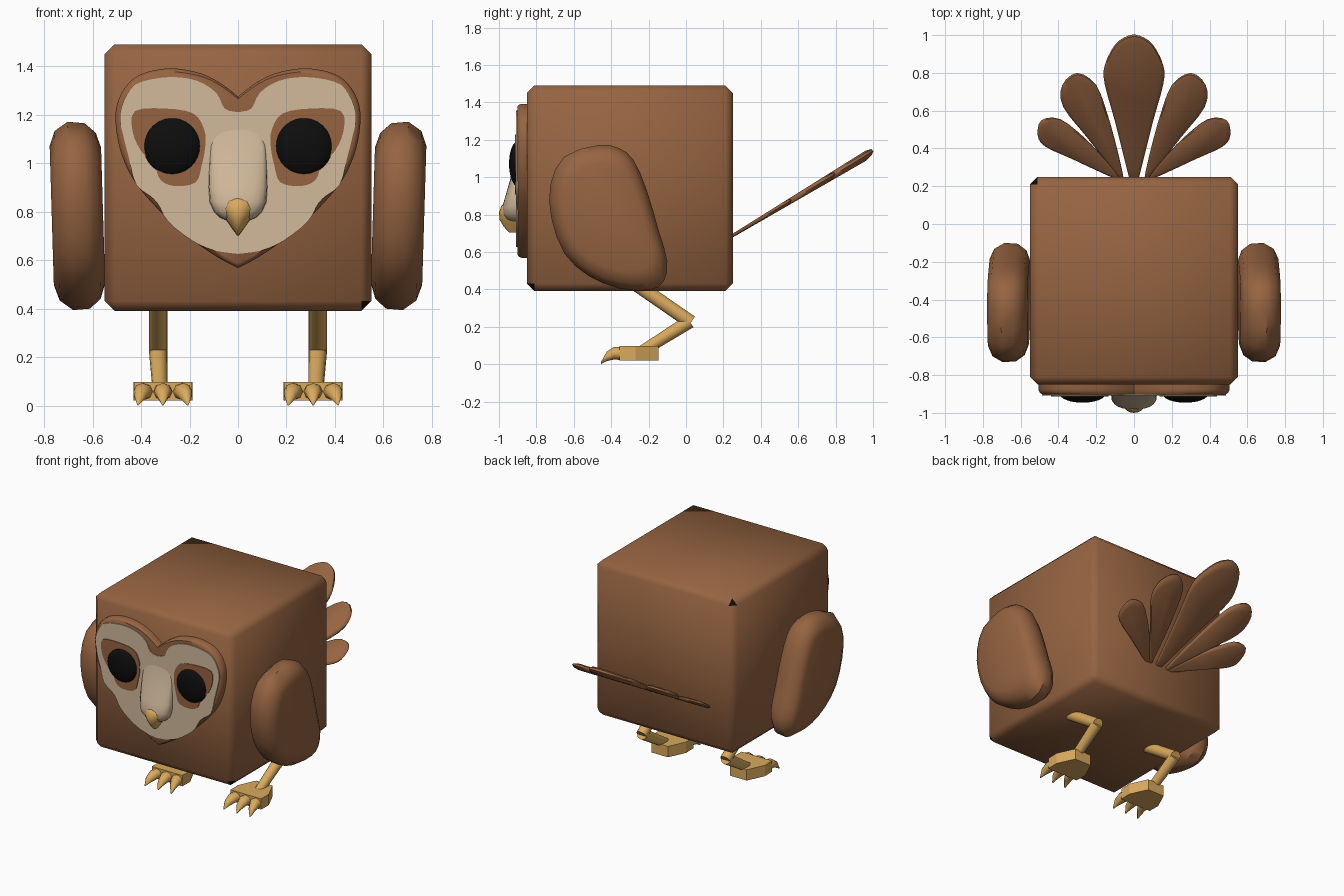
import bpy, bmesh, math
from mathutils import Vector

if "Cube" in bpy.data.objects:
    bpy.data.objects.remove(bpy.data.objects["Cube"])


def material(name, rgb):
    m = bpy.data.materials.new(name)
    m.diffuse_color = (*rgb, 1)
    m.use_nodes = True
    m.node_tree.nodes["Principled BSDF"].inputs["Base Color"].default_value = m.diffuse_color
    return m


BROWN = material("brown", (0.305, 0.127, 0.053))
CREAM = material("cream", (0.64, 0.49, 0.33))
YELLOW = material("yellow", (0.70, 0.40, 0.11))
BLACK = material("black", (0.004, 0.004, 0.004))


def finish(name, bm, mats, angle=35):
    bmesh.ops.recalc_face_normals(bm, faces=bm.faces[:])
    me = bpy.data.meshes.new(name)
    bm.to_mesh(me)
    bm.free()
    for m in mats:
        me.materials.append(m)
    me.shade_smooth()
    if angle < 180:
        me.set_sharp_from_angle(angle=math.radians(angle))
    ob = bpy.data.objects.new(name, me)
    bpy.context.collection.objects.link(ob)
    return ob


def loft(name, rings, mat, angle=35):
    """Skin a list of equal closed rings and cap both ends."""
    bm = bmesh.new()
    vs = [[bm.verts.new(p) for p in r] for r in rings]
    n = len(rings[0])
    for a, b in zip(vs, vs[1:]):
        for i in range(n):
            j = (i + 1) % n
            bm.faces.new((a[i], a[j], b[j], b[i]))
    bm.faces.new(vs[0])
    bm.faces.new(vs[-1])
    return finish(name, bm, [mat], angle)


def smooth(pts, n=5, closed=False):
    """Catmull-Rom points through a short outline."""
    pts = [Vector(p) for p in pts]
    c = len(pts)
    out = []
    for i in range(c if closed else c - 1):
        q = [pts[k % c] if closed else pts[min(max(k, 0), c - 1)] for k in range(i - 1, i + 3)]
        for s in range(n):
            t = s / n
            out.append(0.5 * (2 * q[1] + (q[2] - q[0]) * t
                              + (2 * q[0] - 5 * q[1] + 4 * q[2] - q[3]) * t * t
                              + (3 * q[1] - q[0] - 3 * q[2] + q[3]) * t ** 3))
    return out if closed else out + [pts[-1]]


def mirrored(half):
    return half + [Vector((-p.x, p.y)) for p in reversed(half[1:-1])]


# body: chamfered cube with soft shading
bm = bmesh.new()
bmesh.ops.create_cube(bm, size=1.1)
bmesh.ops.translate(bm, verts=bm.verts[:], vec=(0, -0.3, 0.95))
bmesh.ops.bevel(bm, geom=bm.edges[:], offset=0.04, segments=1, affect='EDGES')
for f in bm.faces:  # two dark corner chips
    c = f.calc_center_median() - Vector((0, -0.3, 0.95))
    if len(f.verts) == 3 and (c.x > 0) != (c.y > 0) and (c.y > 0) == (c.z > 0):
        f.material_index = 1
finish("body", bm, [BROWN, BLACK], 180)

# heart-shaped face disc with rounded rim
heart = mirrored(smooth([(0, 1.285), (.08, 1.345), (.17, 1.385), (.30, 1.40), (.43, 1.36),
                         (.50, 1.25), (.495, 1.10), (.44, .955), (.34, .83), (.21, .71),
                         (.09, .625), (0, .577)]))
loft("face_disc", [[(p.x * s, y, 1.03 + (p.y - 1.03) * s) for p in heart]
                   for y, s in ((-.84, 1), (-.878, 1), (-.893, .987), (-.902, .96))], BROWN, 40)

# cream face marking
cream = mirrored(smooth([(0, 1.22), (.055, 1.235), (.09, 1.30), (.17, 1.35), (.28, 1.365),
                         (.40, 1.345), (.455, 1.30), (.488, 1.21), (.475, 1.13), (.45, 1.03),
                         (.42, .92), (.34, .855), (.29, .77), (.19, .69), (.10, .65), (0, .635)], 3))
loft("face_marking", [[(p.x, y, p.y) for p in cream] for y in (-.899, -.908)], CREAM)

# nose bridge and beak: half-round sections stacked in height


def half_round(name, levels, back, mat, power):
    rings = []
    for z, hw, front in levels:
        ring = [(hw, back, z)]
        for k in range(13):
            a = math.pi * k / 12
            ring.append((hw * math.cos(a), -.9 - (-.9 - front) * math.sin(a) ** power, z))
        rings.append(ring + [(-hw, back, z)])
    return loft(name, rings, mat, 50)


half_round("nose_bridge", [(1.16, .09, -.906), (1.08, .115, -.918), (.99, .12, -.942),
                           (.91, .122, -.965), (.85, .118, -.982), (.81, .10, -.98),
                           (.785, .075, -.965), (.77, .04, -.935)], -.89, CREAM, 0.55)
half_round("beak", [(.868, .035, -.975), (.853, .078, -.988), (.82, .075, -1.0),
                    (.78, .052, -.996), (.745, .028, -.975), (.712, .004, -.945)],
           -.895, YELLOW, 0.9)

# outlines used on both sides
patch = smooth([(.425, 1.225), (.30, 1.235), (.185, 1.215), (.14, 1.15), (.135, 1.08), (.15, 1.0),
                (.175, .93), (.26, .915), (.32, .94), (.345, 1.0), (.40, 1.06), (.435, 1.14)], 3, True)
wing = smooth([(-.47, 1.18), (-.65, 1.12), (-.725, .97), (-.72, .79), (-.65, .6), (-.52, .48),
               (-.36, .415), (-.2, .405), (-.12, .45), (-.10, .56), (-.145, .72), (-.21, .94),
               (-.28, 1.1), (-.36, 1.165)], 2, True)
feathers = {
    "inner": [(-.075, .24), (-.10, .27), (-.25, .46), (-.375, .62), (-.38, .735), (-.30, .80),
              (-.20, .735), (-.14, .58), (-.095, .42), (-.06, .27), (-.06, .24)],
    "outer": [(-.10, .24), (-.18, .275), (-.33, .345), (-.47, .41), (-.51, .47), (-.49, .55),
              (-.39, .555), (-.26, .455), (-.16, .35), (-.09, .27), (-.08, .24)],
}
middle = [(-.02, .24), (-.035, .28), (-.10, .54), (-.155, .74), (-.155, .84), (-.10, .95), (-.03, .997),
          (.03, .997), (.10, .95), (.155, .84), (.155, .74), (.10, .54), (.035, .28), (.02, .24)]


def feather(name, pts):
    """Thin tilted blade, thicker toward its tip, with rounded rim."""
    pts = smooth(pts, 3, True)
    c = sum(pts, Vector((0, 0))) / len(pts)
    rings = []
    for h, s in ((-.5, .88), (-.3, .97), (0, 1), (.3, .97), (.5, .88)):
        ring = []
        for p in pts:
            q = c + (p - c) * s
            d = q.y - .25
            ring.append((q.x, q.y, .697 + .60 * d + h * (.02 + .05 * max(d, 0))))
        rings.append(ring)
    loft(name, rings, BROWN, 45)


feather("tail_feather_middle", middle)


def tube(name, a, b, ra, rb):
    a, b = Vector(a), Vector(b)
    u = Vector((1, 0, 0))
    v = u.cross((b - a).normalized())
    angles = [math.tau * k / 14 for k in range(14)]
    loft(name, [[p + r * (u * math.cos(t) + v * math.sin(t)) for t in angles]
                for p, r in ((a, ra), (b, rb))], YELLOW)


for s, side in ((-1, "left"), (1, "right")):
    # eye and the brown patch around it
    loft("eye_patch_" + side, [[(s * p.x, y, p.y) for p in patch] for y in (-.905, -.913)], BROWN)
    bm = bmesh.new()
    bmesh.ops.create_uvsphere(bm, u_segments=32, v_segments=16, radius=1)
    for v in bm.verts:
        v.co = (s * .272 + v.co.x * .12, -.90 + v.co.y * .046, 1.08 + v.co.z * .12)
    finish("eye_" + side, bm, [BLACK], 60)

    # wing: padded shape leaning slightly outward at the top
    rings = []
    for dx, k in ((-.105, .72), (-.085, .88), (-.04, .985), (.03, 1), (.085, .9), (.107, .74)):
        ring = []
        for p in wing:
            y, z = -.42 + (p.x + .42) * k, .8 + (p.y - .8) * k
            ring.append((s * (.662 + dx + (z - .8) * .03), y, z))
        rings.append(ring)
    loft("wing_" + side, rings, BROWN, 40)

    # tail feathers
    for kind, pts in feathers.items():
        feather("tail_feather_%s_%s" % (kind, side), [(-s * x, y) for x, y in pts])

    # bent leg
    tube("thigh_" + side, (s * .33, -.28, .445), (s * .33, .027, .233), .038, .038)
    tube("shin_" + side, (s * .33, .02, .238), (s * .322, -.24, .075), .038, .031)

    # foot slab and three claws
    fx = s * .31
    sole = [(-.065, -.147), (.065, -.147), (.122, -.27), (.12, -.355), (-.12, -.355), (-.122, -.27)]
    loft("foot_" + side, [[(fx + x, y, z) for x, y in sole] for z in (.03, .107)], YELLOW, 20)
    for i in (-1, 0, 1):
        rings = []
        for y, x, z, rx, rz in ((-.33, .078, .066, .042, .036), (-.385, .085, .068, .036, .034),
                                (-.425, .095, .05, .024, .025), (-.455, .103, .014, .004, .005)):
            rings.append([(fx + i * x + rx * math.cos(math.tau * k / 8), y,
                           z + rz * math.sin(math.tau * k / 8)) for k in range(8)])
        loft("claw_%s_%d" % (side, i + 2), rings, YELLOW, 50)

# rest the claws on the ground
low = min((v.co.z for o in bpy.data.objects for v in o.data.vertices))
for o in bpy.data.objects:
    for v in o.data.vertices:
        v.co.z -= low
